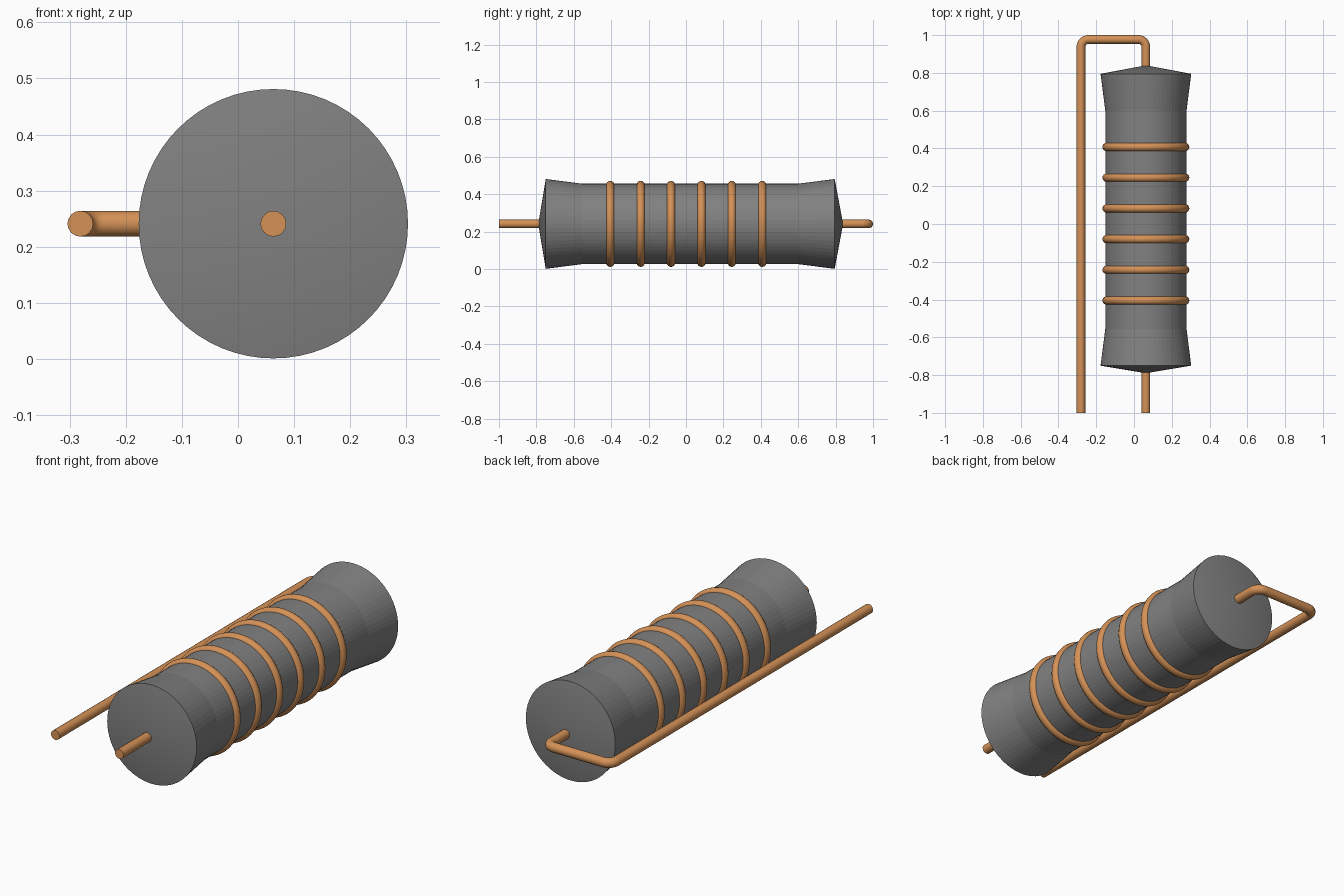
import bpy, bmesh
from math import pi, cos, sin

if "Cube" in bpy.data.objects:
    bpy.data.objects.remove(bpy.data.objects["Cube"])

AX, AZ = 0.063, 0.241     # long axis of the resistor body
WIRE = 0.023              # lead radius


def material(name, rgb):
    m = bpy.data.materials.new(name)
    m.diffuse_color = (*rgb, 1)
    m.use_nodes = True
    m.node_tree.nodes["Principled BSDF"].inputs["Base Color"].default_value = m.diffuse_color
    return m


copper = material("copper", (0.66, 0.285, 0.095))
ceramic = material("dark_grey", (0.22, 0.22, 0.22))


def smooth(ob, angle):
    bpy.ops.object.select_all(action='DESELECT')
    ob.select_set(True)
    bpy.context.view_layer.objects.active = ob
    bpy.ops.object.shade_smooth_by_angle(angle=angle * pi / 180)


def lathe(name, profile, mat, angle, steps=64):
    """Spin (radius, y) points around the long axis."""
    bm = bmesh.new()
    vs = [bm.verts.new((r, y, 0)) for r, y in profile]
    es = [bm.edges.new(p) for p in zip(vs, vs[1:])]
    bmesh.ops.spin(bm, geom=vs + es, cent=(0, 0, 0), axis=(0, 1, 0),
                   angle=2 * pi, steps=steps, use_duplicate=False)
    bmesh.ops.remove_doubles(bm, verts=bm.verts, dist=1e-5)
    bmesh.ops.recalc_face_normals(bm, faces=bm.faces)
    me = bpy.data.meshes.new(name)
    bm.to_mesh(me)
    bm.free()
    me.materials.append(mat)
    ob = bpy.data.objects.new(name, me)
    ob.location = (AX, 0, AZ)
    bpy.context.collection.objects.link(ob)
    smooth(ob, angle)


def wire(name, pts):
    """Round copper rod through (x, y) points."""
    cu = bpy.data.curves.new(name, 'CURVE')
    cu.dimensions = '3D'
    cu.bevel_depth = WIRE
    cu.bevel_resolution = 6
    cu.use_fill_caps = True
    sp = cu.splines.new('POLY')
    sp.points.add(len(pts) - 1)
    for p, (x, y) in zip(sp.points, pts):
        p.co = (x, y, AZ, 1)
    ob = bpy.data.objects.new(name, cu)
    bpy.context.collection.objects.link(ob)
    bpy.ops.object.select_all(action='DESELECT')
    ob.select_set(True)
    bpy.context.view_layer.objects.active = ob
    bpy.ops.object.convert(target='MESH')
    ob = bpy.context.object
    ob.data.materials.clear()
    ob.data.materials.append(copper)
    smooth(ob, 40)


def bend(cx, cy, r, a0, a1, n=8):
    return [(cx + r * cos(a0 + (a1 - a0) * i / n),
             cy + r * sin(a0 + (a1 - a0) * i / n)) for i in range(n + 1)]


# Faceted body with flared ends and shallow conical caps
lathe("body", [(0, -0.79), (0.24, -0.75), (0.215, -0.555),
               (0.215, 0.60), (0.24, 0.795), (0, 0.84)], ceramic, 5)

# Six copper bands
for i in range(6):
    y = -0.405 + i * 0.1625
    ring = [(0.208 + 0.022 * cos(2 * pi * k / 16), y + 0.022 * sin(2 * pi * k / 16))
            for k in range(17)]
    lathe(f"band_{i + 1}", ring, copper, 40)

# Straight lead, and the long lead folded back beside the body
wire("short_lead", [(AX, -1), (AX, -0.75)])
X, Y, R = -0.281, 0.977, 0.04
wire("folded_lead", [(X, -1)]
     + bend(X + R, Y - R, R, pi, pi / 2)
     + bend(AX - R, Y - R, R, pi / 2, 0)
     + [(AX, 0.80)])
